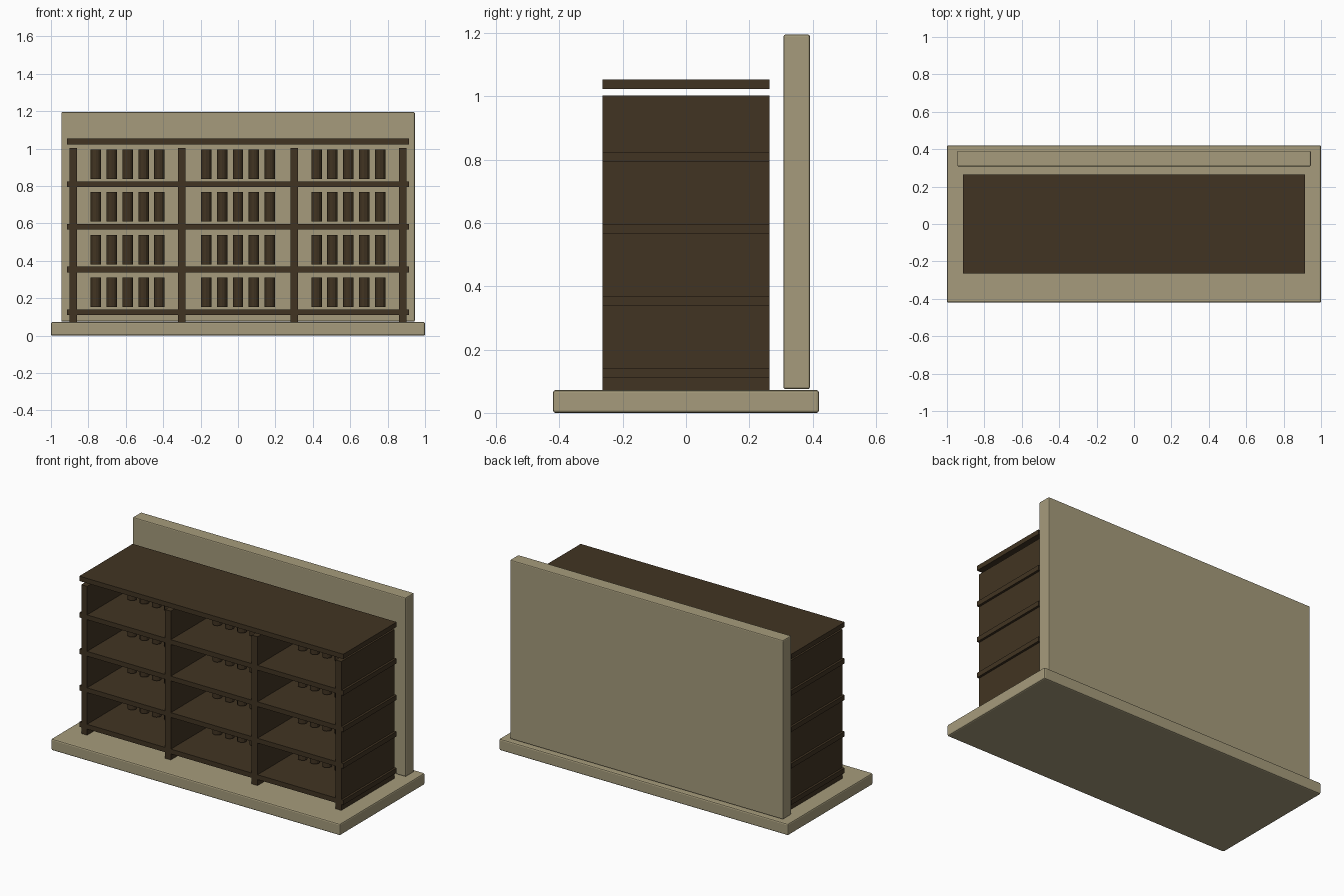
import bpy

cube = bpy.data.objects.get("Cube")
if cube:
    bpy.data.objects.remove(cube, do_unlink=True)


def material(name, rgb):
    mat = bpy.data.materials.new(name)
    mat.use_nodes = True
    color = (*rgb, 1.0)
    mat.diffuse_color = color
    bsdf = mat.node_tree.nodes["Principled BSDF"]
    bsdf.inputs["Base Color"].default_value = color
    return mat


stone = material("tan stone", (0.38, 0.33, 0.2))
wood = material("dark brown wood", (0.053, 0.034, 0.016))


def box(name, low, high, mat, bevel=0.0):
    center = [(a + b) / 2 for a, b in zip(low, high)]
    bpy.ops.mesh.primitive_cube_add(size=1, location=center)
    obj = bpy.context.object
    obj.name = name
    obj.scale = [b - a for a, b in zip(low, high)]
    bpy.ops.object.transform_apply(location=False, rotation=False, scale=True)
    obj.data.materials.append(mat)
    if bevel:
        mod = obj.modifiers.new("edge_chamfer", "BEVEL")
        mod.width = bevel
        mod.segments = 2
    return obj


# Floor slab and back wall
box("floor_slab", (-1, -0.42, 0), (1, 0.42, 0.072), stone, 0.008)
box("back_wall", (-0.945, 0.308, 0.075), (0.945, 0.391, 1.195), stone, 0.006)

# Upright panels
DEPTH = 0.264
for i, x in enumerate((-0.88, -0.3, 0.3, 0.88)):
    box(f"upright_{i + 1}", (x - 0.02, -DEPTH, 0.072),
        (x + 0.02, DEPTH, 1.003), wood)

# Shelves, the top one floating clear of the uprights
STEP = 0.2282
for i in range(5):
    z = 0.11 + i * STEP
    box(f"shelf_{i + 1}", (-0.914, -DEPTH, z), (0.914, DEPTH, z + 0.03), wood)

# Rows of jars in every bay
RADIUS, HEIGHT = 0.028, 0.157
for row in range(4):
    z = 0.153 + row * STEP + HEIGHT / 2
    for bay, bay_x in enumerate((-0.59, 0, 0.59)):
        for n in range(5):
            bpy.ops.mesh.primitive_cylinder_add(
                vertices=12, radius=RADIUS, depth=HEIGHT,
                location=(bay_x + (n - 2) * 0.085, 0.04, z))
            jar = bpy.context.object
            jar.name = f"jar_row{row + 1}_bay{bay + 1}_{n + 1}"
            jar.data.materials.append(wood)
